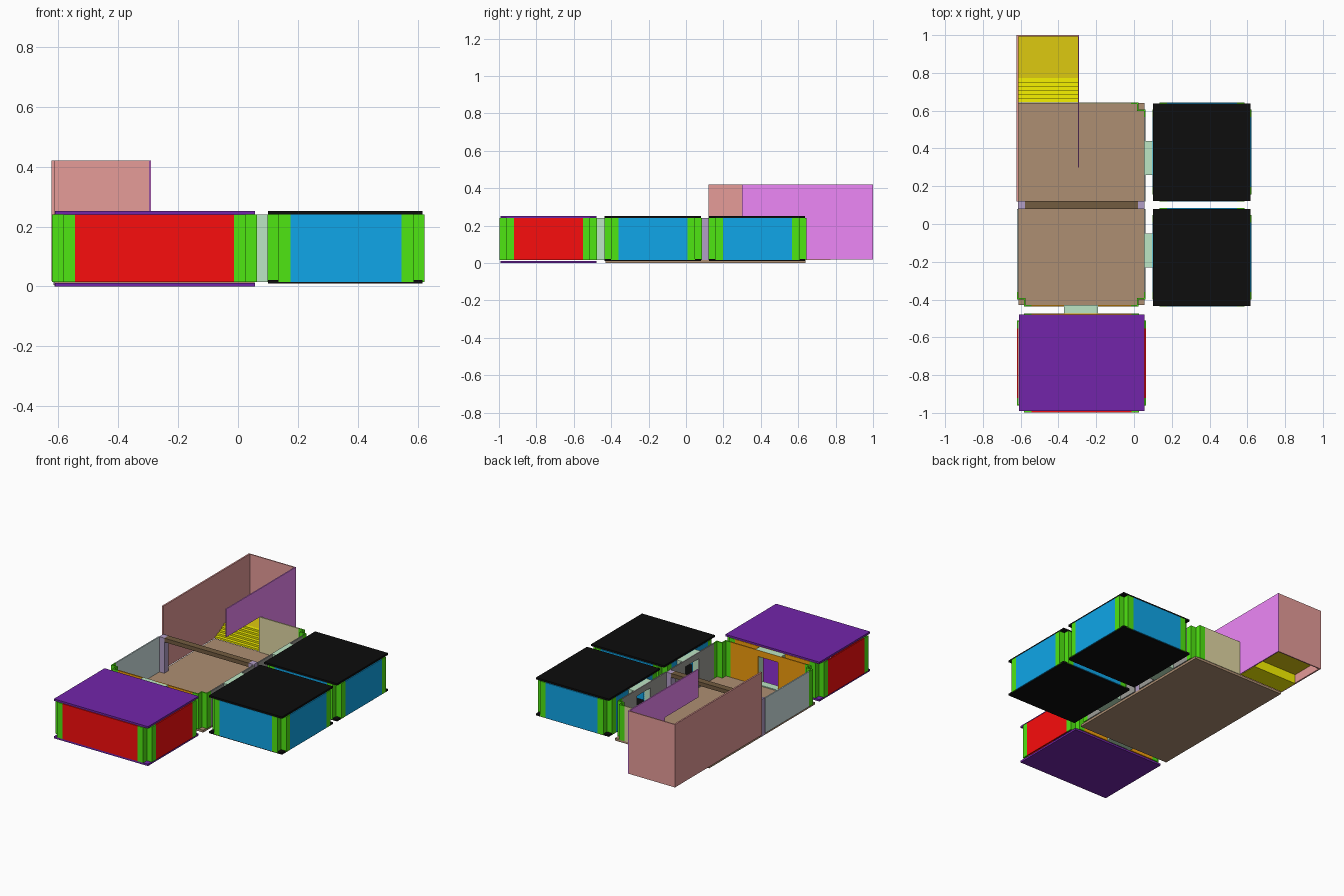
import bpy, bmesh

if "Cube" in bpy.data.objects:
    bpy.data.objects.remove(bpy.data.objects["Cube"])

# display colours, converted to linear below
COLORS = {
    "purple": (0.45, 0.145, 0.667), "black": (0.05, 0.05, 0.05), "red": (0.98, 0.05, 0.05),
    "blue": (0.06, 0.65, 0.91), "green": (0.31, 0.90, 0.07), "orange": (0.95, 0.62, 0.05),
    "brown": (0.68, 0.56, 0.45), "dark_brown": (0.45, 0.36, 0.25), "mint": (0.74, 0.90, 0.77),
    "lilac": (0.70, 0.62, 0.78), "slate": (0.82, 0.90, 0.90), "charcoal": (0.62, 0.62, 0.60),
    "khaki": (0.88, 0.84, 0.64), "pink": (0.90, 0.61, 0.60), "violet": (0.93, 0.53, 0.97),
    "yellow": (0.97, 0.95, 0.0), "mustard": (0.87, 0.79, 0.06),
}
MATS = {}
for key, c in COLORS.items():
    MATS[key] = bpy.data.materials.new(key)
    lin = [u / 12.92 if u <= 0.04045 else ((u + 0.055) / 1.055) ** 2.4 for u in c]
    MATS[key].diffuse_color = (*lin, 1)

Z0, Z1 = 0.015, 0.24      # wall bottom and top
T = 0.008                 # wall thickness
NOTCH, STRIP = 0.037, 0.077
DOOR_W, DOOR_H = 0.14, 0.20


def finish(name, bm, color):
    bmesh.ops.recalc_face_normals(bm, faces=bm.faces)
    me = bpy.data.meshes.new(name)
    bm.to_mesh(me)
    bm.free()
    me.materials.append(MATS[color])
    ob = bpy.data.objects.new(name, me)
    bpy.context.collection.objects.link(ob)
    return ob


def boxes(name, color, *spans):
    """One object made of boxes given as (x0, x1, y0, y1, z0, z1)."""
    bm = bmesh.new()
    for x0, x1, y0, y1, z0, z1 in spans:
        vs = bmesh.ops.create_cube(bm, size=1)["verts"]
        for v in vs:
            v.co.x = x1 if v.co.x > 0 else x0
            v.co.y = y1 if v.co.y > 0 else y0
            v.co.z = z1 if v.co.z > 0 else z0
    return finish(name, bm, color)


def wall(name, color, axis, pos, a, b, door=None):
    """Wall along axis from a to b, its minimum face at pos, with an optional doorway."""
    if door is None:
        parts = [(a, b, Z0, Z1)]
    else:
        d0, d1 = door - DOOR_W / 2, door + DOOR_W / 2
        parts = [(a, d0, Z0, Z1), (d1, b, Z0, Z1), (d0, d1, DOOR_H, Z1)]
    spans = []
    for p, q, z0, z1 in parts:
        spans.append((p, q, pos, pos + T, z0, z1) if axis == "x" else (pos, pos + T, p, q, z0, z1))
    boxes(name, color, *spans)


def corner(name, x, y, sx, sy):
    """Notched corner post: a folded strip with both ends flush to the walls."""
    n, s, t = NOTCH, STRIP, T
    outer = [(s, 0), (n, 0), (n, n), (0, n), (0, s)]
    inner = [(t, s), (t, n + t), (n + t, n + t), (n + t, t), (s, t)]
    bm = bmesh.new()
    f = bm.faces.new([bm.verts.new((x + sx * u, y + sy * v, Z0)) for u, v in outer + inner])
    r = bmesh.ops.extrude_face_region(bm, geom=[f])
    for v in r["geom"]:
        if isinstance(v, bmesh.types.BMVert):
            v.co.z = Z1
    finish(name, bm, "green")


def room(name, x0, x1, y0, y1, left, right, front, back, corners):
    """Four walls given as (colour, door position) or None, plus chosen corner posts."""
    s = STRIP
    end = lambda tag, sign: sign * (s if tag in corners else 0)
    for side, spec in (("left", left), ("right", right)):
        if spec:
            a = y0 + end("front_" + side, 1)
            b = y1 + end("back_" + side, -1)
            wall(f"{name}_{side}_wall", spec[0], "y", x0 if side == "left" else x1 - T, a, b, spec[1])
    for side, spec in (("front", front), ("back", back)):
        if spec:
            a = x0 + end(side + "_left", 1)
            b = x1 + end(side + "_right", -1)
            if name == "rear_hall" and side == "back":
                a = -0.295      # leave the stair opening
            wall(f"{name}_{side}_wall", spec[0], "x", y0 if side == "front" else y1 - T, a, b, spec[1])
    for c in corners:
        lft, frt = c.endswith("left"), c.startswith("front")
        corner(f"{name}_{c}_post", x0 if lft else x1, y0 if frt else y1,
               1 if lft else -1, 1 if frt else -1)


ALL = ("front_left", "front_right", "back_left", "back_right")

# front room with purple roof and floor
room("front_room", -0.62, 0.064, -0.997, -0.475, ("red", None), ("red", None),
     ("red", None), ("orange", -0.28), ALL)
for part, z in (("floor", 0.0), ("roof", Z1)):
    boxes(f"front_room_{part}", "purple", (-0.61, 0.056, -0.991, -0.478, z, z + 0.012))

# two side rooms with black roofs
for name, y0, y1, door in (("side_room", -0.437, 0.085, -0.14), ("rear_side_room", 0.12, 0.643, 0.35)):
    room(name, 0.098, 0.622, y0, y1, ("blue", door), ("blue", None), ("blue", None), ("blue", None), ALL)
    for part, z in (("floor", 0.01), ("roof", Z1)):
        boxes(f"{name}_{part}", "black", (0.10, 0.616, y0 + 0.002, y1 - 0.006, z, z + 0.012))
    # linking tunnel to the hall
    a, b = door - 0.09, door + 0.09
    boxes(f"{name}_tunnel", "mint", (0.055, 0.105, a, a + 0.02, Z0, Z1), (0.055, 0.105, b - 0.02, b, Z0, Z1),
          (0.055, 0.105, a, b, DOOR_H, Z1), (0.055, 0.105, a, b, Z0, Z0 + 0.006))

# tunnel from hall to front room
boxes("front_tunnel", "mint", (-0.37, -0.35, -0.48, -0.43, Z0, Z1), (-0.21, -0.19, -0.48, -0.43, Z0, Z1),
      (-0.37, -0.19, -0.48, -0.43, DOOR_H, Z1), (-0.37, -0.19, -0.48, -0.43, Z0, Z0 + 0.006))

# open hall in two halves
room("front_hall", -0.62, 0.062, -0.437, 0.08, ("slate", None), ("charcoal", -0.14),
     ("orange", -0.28), None, ("front_left", "front_right"))
room("rear_hall", -0.62, 0.062, 0.12, 0.643, None, ("charcoal", 0.35),
     None, ("khaki", None), ("back_right",))
boxes("hall_floor", "brown", (-0.612, 0.055, -0.43, 0.08, 0, Z0), (-0.612, 0.055, 0.12, 0.64, 0, Z0),
      (-0.612, 0.055, 0.08, 0.12, 0, Z0))

# dividing archway between the halves
boxes("archway_posts", "lilac", (-0.615, -0.578, 0.08, 0.122, Z0 - 0.01, Z1),
      (0.02, 0.055, 0.08, 0.122, Z0 - 0.01, Z1))
boxes("archway_beam", "dark_brown", (-0.578, 0.02, 0.08, 0.122, 0.215, Z1))

# staircase: rising steps, then a landing
STEPS, RISE = 6, 0.012
depth = 0.13 / STEPS
boxes("stair_steps", "yellow", *[(-0.612, -0.296, 0.642 + i * depth, 0.642 + (i + 1) * depth,
                                  Z0, Z0 + (i + 1) * RISE) for i in range(STEPS)])
top = Z0 + STEPS * RISE
boxes("stair_landing", "mustard", (-0.612, -0.296, 0.77, 0.995, top - 0.012, top))

# tall stairwell walls
boxes("stairwell_left_wall", "pink", (-0.622, -0.612, 0.12, 1.0, 0.018, 0.42))
boxes("stairwell_back_wall", "pink", (-0.612, -0.296, 0.993, 1.0, 0.018, 0.42))
boxes("stairwell_right_wall", "violet", (-0.297, -0.29, 0.643, 1.0, 0.018, 0.42),
      (-0.297, -0.29, 0.30, 0.643, Z1, 0.42))

for m in bpy.data.materials:
    if m.users and not m.is_grease_pencil:
        m.use_nodes = True
        m.node_tree.nodes["Principled BSDF"].inputs["Base Color"].default_value = m.diffuse_color
